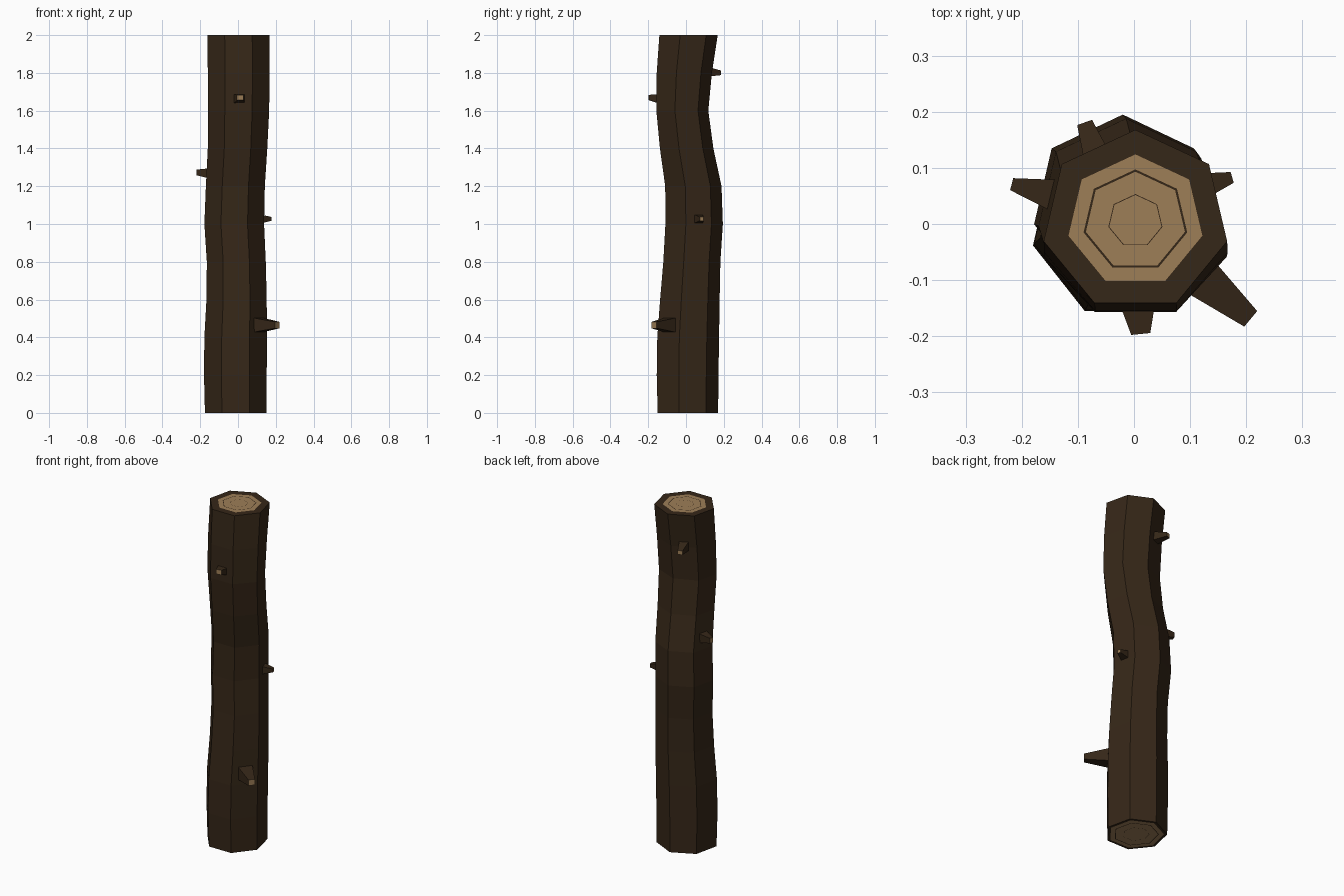
import bpy, bmesh, math
from mathutils import Vector

if "Cube" in bpy.data.objects:
    bpy.data.objects.remove(bpy.data.objects["Cube"])


def material(name, rgb):
    m = bpy.data.materials.new(name)
    m.diffuse_color = (*rgb, 1)
    m.use_nodes = True
    m.node_tree.nodes["Principled BSDF"].inputs["Base Color"].default_value = m.diffuse_color
    return m


BARK = material("bark", (0.036, 0.020, 0.009))
WOOD = material("cut_wood", (0.34, 0.21, 0.095))
SIDES = 7


def finish(name, bm):
    bmesh.ops.recalc_face_normals(bm, faces=bm.faces)
    me = bpy.data.meshes.new(name)
    bm.to_mesh(me)
    bm.free()
    me.materials.append(BARK)
    me.materials.append(WOOD)
    ob = bpy.data.objects.new(name, me)
    bpy.context.collection.objects.link(ob)
    return ob


def bridge(bm, a, b, mat=0):
    n = len(a)
    for i in range(n):
        f = bm.faces.new((a[i], a[(i + 1) % n], b[(i + 1) % n], b[i]))
        f.material_index = mat


# Trunk: x and y extents of the crooked heptagon every 0.2 units of height
extents = [
    (-.175, .150, -.150, .170), (-.180, .152, -.155, .172),
    (-.178, .153, -.152, .175), (-.167, .152, -.137, .178),
    (-.165, .147, -.120, .182), (-.178, .138, -.109, .195),
    (-.170, .142, -.110, .188), (-.160, .155, -.138, .145),
    (-.160, .165, -.157, .118), (-.160, .167, -.155, .137),
    (-.161, .166, -.141, .168)]
low, wide = math.cos(math.pi / SIDES), math.cos(math.pi / 14)
bm = bmesh.new()
rings = []
for level, (x0, x1, y0, y1) in enumerate(extents):
    ring = []
    for k in range(SIDES):
        a = math.pi / 2 + math.tau * k / SIDES
        x = (x0 + x1) / 2 + math.cos(a) / wide * (x1 - x0) / 2
        y = y0 + (math.sin(a) + low) / (1 + low) * (y1 - y0)
        ring.append(bm.verts.new((x, y, level * 0.2)))
    rings.append(ring)
for a, b in zip(rings, rings[1:]):
    bridge(bm, a, b)


# Cut ends: bark rim, then wood with dark growth rings
def cut_end(outer, scales):
    c = sum((v.co for v in outer), Vector()) / SIDES
    prev = outer
    for i, s in enumerate(scales):
        ring = [bm.verts.new(c + (v.co - c) * s) for v in outer]
        bridge(bm, prev, ring, i % 2)
        prev = ring
    bm.faces.new(prev).material_index = 1


cut_end(rings[-1], (.73, .565, .54, .295, .285))
cut_end(rings[0], (.90, .74, .71, .43, .42))
finish("trunk", bm)


# Broken branch stubs: tapered square pegs with a pale tip
def stub(name, base, base_w, base_h, tip, tip_w, tip_h):
    base, tip = Vector(base), Vector(tip)
    d = tip - base
    side = Vector((-d.y, d.x, 0)).normalized()
    up = Vector((0, 0, 1))
    base = base - d.normalized() * 0.02
    bm = bmesh.new()
    ends = []
    for c, w, h in ((base, base_w, base_h), (tip, tip_w, tip_h)):
        ends.append([bm.verts.new(c + side * w * i + up * h * j)
                     for i, j in ((-1, -1), (1, -1), (1, 1), (-1, 1))])
    bridge(bm, *ends)
    bm.faces.new(ends[0])
    bm.faces.new(ends[1]).material_index = 1
    finish(name, bm)


stub("branch_stub_front_right", (.122, -.097, .465), .040, .038, (.208, -.169, .465), .018, .017)
stub("branch_stub_front", (.007, -.145, 1.662), .036, .027, (.012, -.196, 1.67), .017, .014)
stub("branch_stub_left", (-.145, .052, 1.268), .032, .030, (-.218, .071, 1.273), .011, .015)
stub("branch_stub_right", (.130, .070, 1.027), .026, .024, (.175, .083, 1.027), .010, .010)
stub("branch_stub_back", (-.068, .125, 1.805), .026, .026, (-.088, .181, 1.80), .014, .012)
